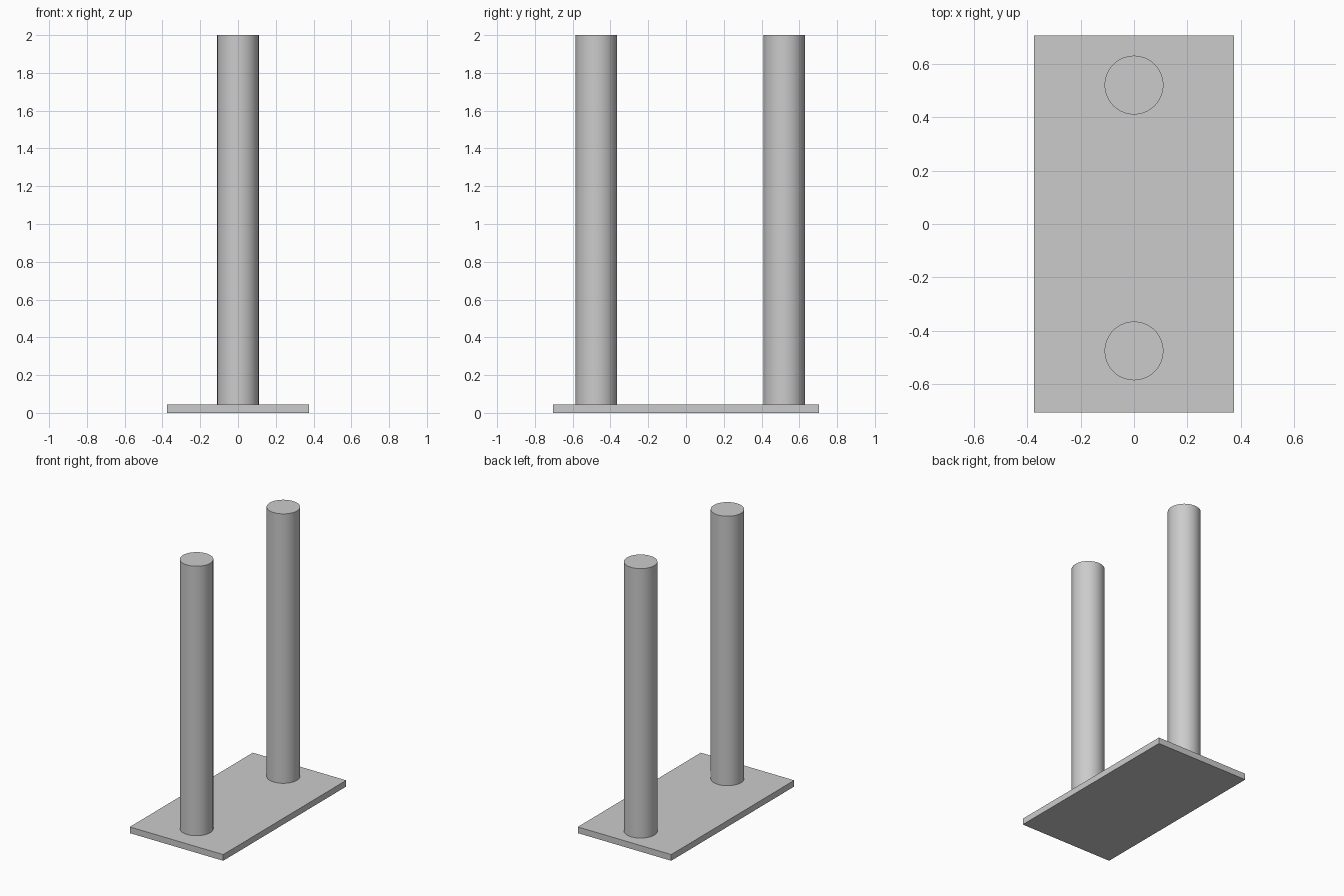
import bpy
import math

if "Cube" in bpy.data.objects:
    bpy.data.objects.remove(bpy.data.objects["Cube"], do_unlink=True)

HEIGHT = 2.0
THICK = 0.045
RADIUS = 0.11

# Single grey finish
grey = bpy.data.materials.new("plain grey")
grey.use_nodes = True
colour = (0.6, 0.6, 0.6, 1.0)
grey.diffuse_color = colour
grey.node_tree.nodes["Principled BSDF"].inputs["Base Color"].default_value = colour


def finish(name):
    obj = bpy.context.object
    obj.name = name
    obj.data.materials.append(grey)
    return obj


# Flat rectangular base
bpy.ops.mesh.primitive_cube_add(size=1, location=(0, 0, THICK / 2))
base = finish("base_plate")
base.scale = (0.75, 1.41, THICK)
bpy.ops.object.transform_apply(location=False, rotation=False, scale=True)

# Two round posts standing on the base
for name, y in (("front_post", -0.475), ("back_post", 0.52)):
    bpy.ops.mesh.primitive_cylinder_add(
        vertices=64, radius=RADIUS, depth=HEIGHT - THICK,
        location=(0, y, (HEIGHT + THICK) / 2))
    finish(name)
    bpy.ops.object.shade_smooth_by_angle(angle=math.radians(30))
